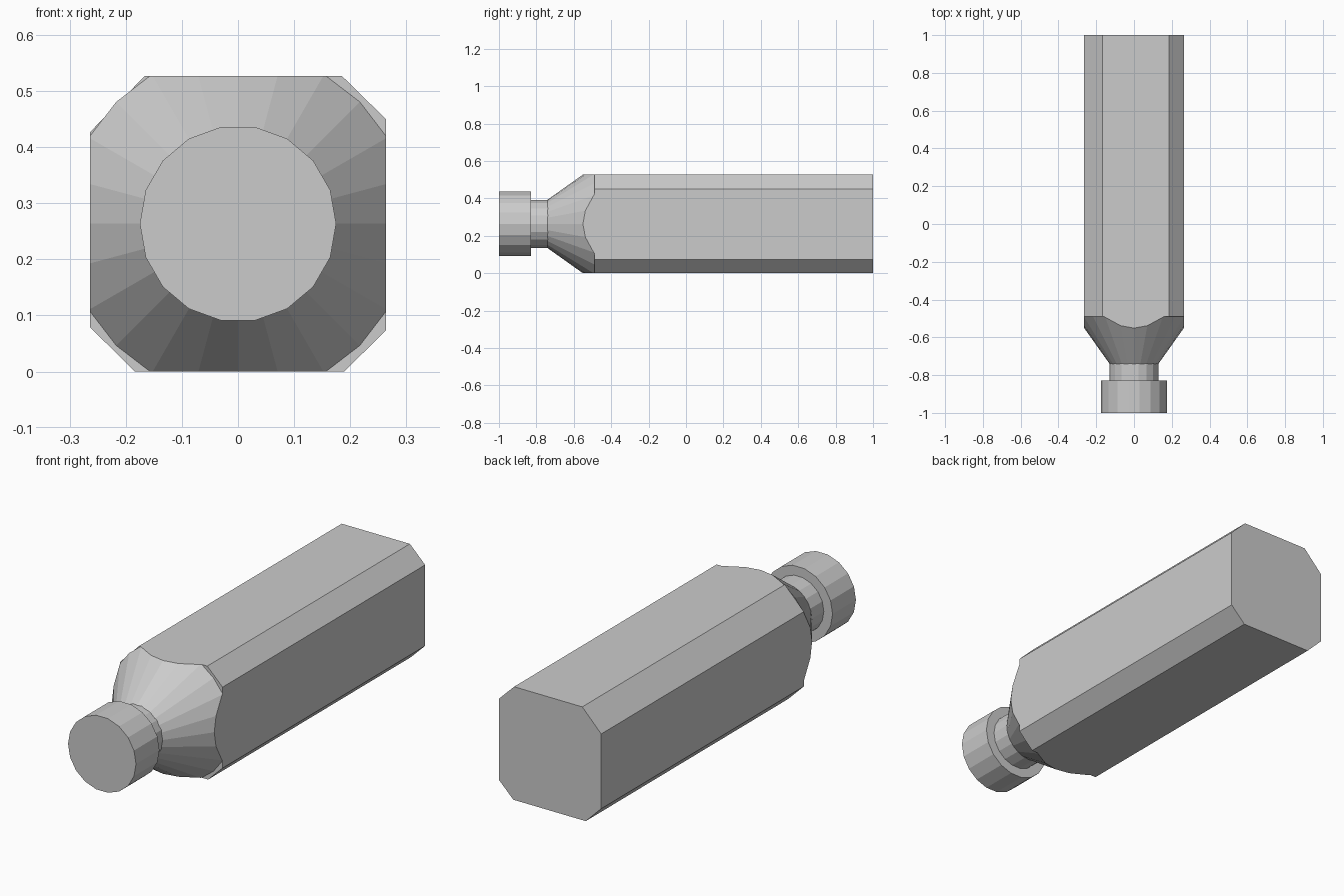
import bpy, bmesh
from math import sin, cos, pi

if "Cube" in bpy.data.objects:
    bpy.data.objects.remove(bpy.data.objects["Cube"])

H = 0.2635  # half width of the body; also the height of the bottle axis


def ring(sides, r):
    """Points (x, z) of a circle around the bottle axis."""
    return [(r * cos(2 * pi * i / sides), H + r * sin(2 * pi * i / sides))
            for i in range(sides)]


def loft(name, sections, clip=False):
    """Closed solid through (y, outline) sections, optionally trimmed to the square body width."""
    bm = bmesh.new()
    rings = [[bm.verts.new((x, y, z)) for x, z in pts] for y, pts in sections]
    for a, b in zip(rings, rings[1:]):
        n = len(a)
        for i in range(n):
            j = (i + 1) % n
            bm.faces.new((a[i], a[j], b[j], b[i]))
    bm.faces.new(rings[0])
    bm.faces.new(rings[-1])
    if clip:
        for d in ((1, 0, 0), (-1, 0, 0), (0, 0, 1), (0, 0, -1)):
            co = (d[0] * H, 0, H + d[2] * H)
            cut = bmesh.ops.bisect_plane(
                bm, geom=bm.verts[:] + bm.edges[:] + bm.faces[:],
                plane_co=co, plane_no=d, clear_outer=True)["geom_cut"]
            edges = [e for e in cut if isinstance(e, bmesh.types.BMEdge)]
            bmesh.ops.edgeloop_fill(bm, edges=edges)
    bmesh.ops.recalc_face_normals(bm, faces=bm.faces[:])
    mesh = bpy.data.meshes.new(name)
    bm.to_mesh(mesh)
    bm.free()
    obj = bpy.data.objects.new(name, mesh)
    bpy.context.collection.objects.link(obj)
    return obj


# Long body with uneven chamfers
outline = [(0.189, 0), (H, 0.073), (H, 0.45), (0.185, 2 * H),
           (-0.166, 2 * H), (-H, 0.427), (-H, 0.079), (-0.184, 0)]
loft("body", [(-0.49, outline), (1.0, outline)])

# Conical shoulder trimmed by the body sides
loft("shoulder", [(-0.742, ring(24, 0.128)), (-0.49, ring(24, 0.307))], clip=True)

# Neck and cap
loft("neck", [(-0.84, ring(18, 0.13)), (-0.72, ring(18, 0.13))])
loft("cap", [(-1.0, ring(18, 0.175)), (-0.828, ring(18, 0.175))])
